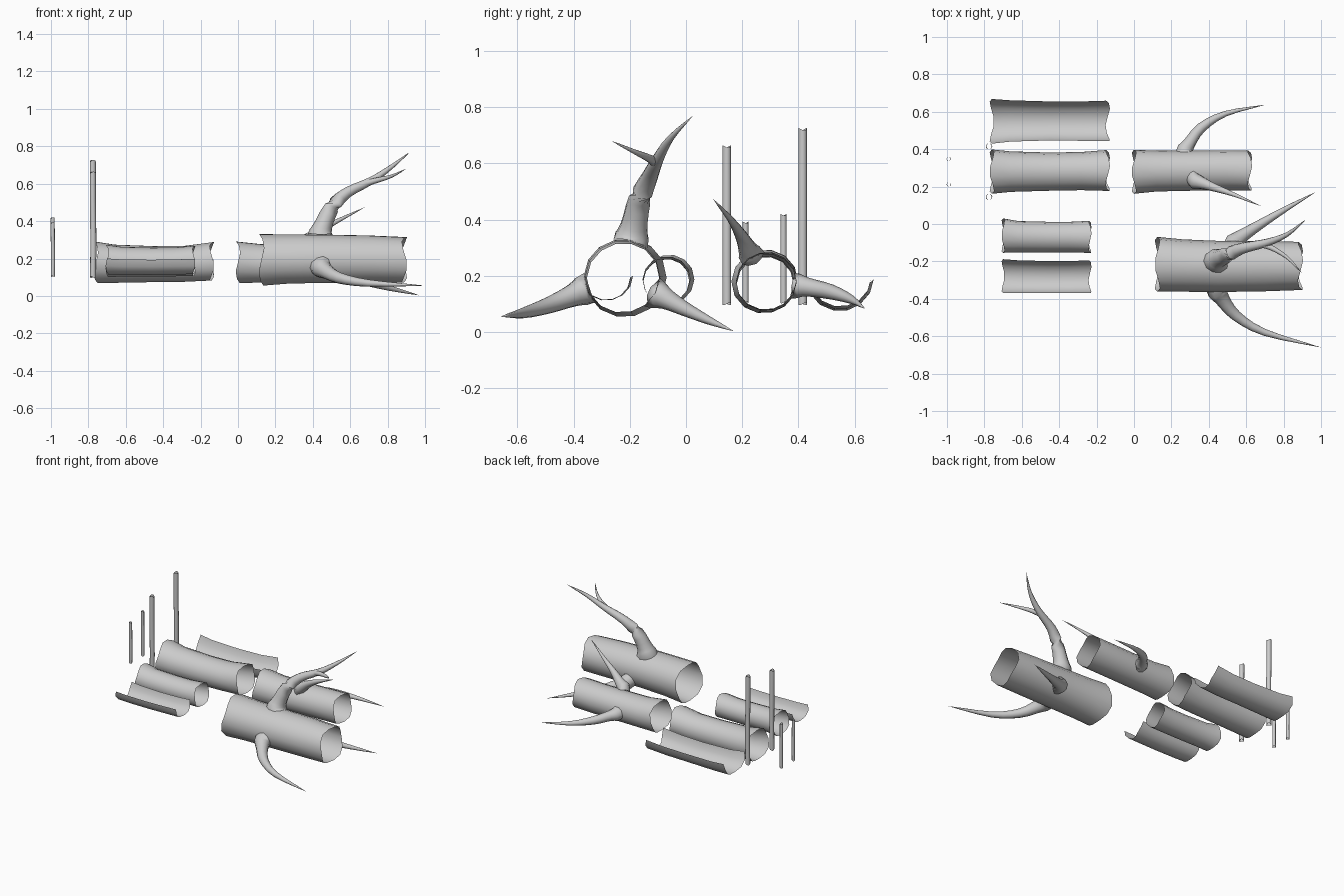
import bpy, bmesh, math
from mathutils import Vector

if "Cube" in bpy.data.objects:
    bpy.data.objects.remove(bpy.data.objects["Cube"])

bark = bpy.data.materials.new("grey bark")
bark.use_nodes = True
GREY = (0.6, 0.6, 0.6, 1)
bark.diffuse_color = GREY
bark.node_tree.nodes["Principled BSDF"].inputs["Base Color"].default_value = GREY


def finish(name, bm):
    mesh = bpy.data.meshes.new(name)
    bm.to_mesh(mesh)
    bm.free()
    mesh.materials.append(bark)
    mesh.polygons.foreach_set("use_smooth", [True] * len(mesh.polygons))
    obj = bpy.data.objects.new(name, mesh)
    bpy.context.collection.objects.link(obj)
    return obj


def bridge(bm, rings, closed=True):
    for a, b in zip(rings, rings[1:]):
        n = len(a)
        for i in range(n if closed else n - 1):
            j = (i + 1) % n
            bm.faces.new((a[i], a[j], b[j], b[i]))


def smooth_path(points, steps=3):
    """Catmull-Rom through tuples of any length."""
    pts = [Vector(p) for p in points]
    pts = [2 * pts[0] - pts[1]] + pts + [2 * pts[-1] - pts[-2]]
    out = []
    for p0, p1, p2, p3 in zip(pts, pts[1:], pts[2:], pts[3:]):
        for k in range(steps):
            t = k / steps
            out.append(0.5 * (2 * p1 + (p2 - p0) * t + (2 * p0 - 5 * p1 + 4 * p2 - p3) * t * t
                              + (3 * p1 - p0 - 3 * p2 + p3) * t ** 3))
    return out + [pts[-2]]


def log(name, stations, half=False, sides=14, jag=0.012):
    """Open bark shell along x; stations are (x, y, z, radius)."""
    bm = bmesh.new()
    path = [Vector(s) for s in stations]
    count = sides // 2 + 1 if half else sides
    rings = []
    for k, (x, y, z, r) in enumerate(path):
        at_end = k in (0, len(path) - 1)
        ring = []
        for i in range(count):
            a = math.pi + math.tau * i / sides
            dx = jag * math.sin(3 * a + k) if at_end else 0
            rr = r * (1 + 0.025 * math.sin(2 * a + 1))
            ring.append(bm.verts.new((x + dx, y + rr * math.cos(a), z + rr * math.sin(a))))
        rings.append(ring)
    bridge(bm, rings, closed=not half)
    return finish(name, bm)


def log_section(stations, x):
    for a, b in zip(stations, stations[1:]):
        if x <= b[0]:
            break
    t = (x - a[0]) / (b[0] - a[0])
    return Vector(a).lerp(Vector(b), t)


def branch(name, points, stations=None, sides=10):
    """Tapered limb of (x, y, z, radius) points; its base is laid on the log shell."""
    path = smooth_path(points)
    spots = [Vector(p[:3]) for p in path]
    bm = bmesh.new()
    rings = []
    for k, p in enumerate(path[:-1]):
        d = (spots[k + 1] - spots[max(k - 1, 0)]).normalized()
        u = d.cross(Vector((0.3, 0.2, 1)) if abs(d.z) < 0.8 else Vector((0, 1, 0))).normalized()
        v = d.cross(u)
        ring = []
        for i in range(sides):
            a = math.tau * i / sides
            co = spots[k] + p[3] * (u * math.cos(a) + v * math.sin(a))
            if k == 0 and stations:
                s = log_section(stations, co.x)
                out = Vector((0, co.y - s[1], co.z - s[2])).normalized()
                co = Vector((co.x, s[1], s[2])) + out * s[3]
            ring.append(bm.verts.new(co))
        rings.append(ring)
    bridge(bm, rings)
    tip = bm.verts.new(spots[-1])
    last = rings[-1]
    for i in range(sides):
        bm.faces.new((last[i], last[(i + 1) % sides], tip))
    return finish(name, bm)


def pole(name, x, y, bottom, top, radius, sides=10):
    bm = bmesh.new()
    rings = []
    for k in range(5):
        t = k / 4
        ring = []
        for i in range(sides):
            a = math.tau * i / sides
            dz = 0.3 * radius * math.sin(2 * a + k) if k in (0, 4) else 0
            sway = 0.1 * radius * math.sin(5 * t)
            ring.append(bm.verts.new((x + sway + radius * math.cos(a), y + radius * math.sin(a),
                                      bottom + (top - bottom) * t + dz)))
        rings.append(ring)
    bridge(bm, rings)
    return finish(name, bm)


# Plain hollow logs and split half logs
log("large_hollow_log", [(-0.76, 0.28, 0.18, 0.116), (-0.66, 0.28, 0.172, 0.106),
                         (-0.45, 0.28, 0.17, 0.1), (-0.28, 0.283, 0.172, 0.1),
                         (-0.14, 0.286, 0.185, 0.107)])
log("large_half_log", [(-0.76, 0.549, 0.19, 0.117), (-0.66, 0.551, 0.18, 0.108),
                       (-0.45, 0.551, 0.178, 0.102), (-0.28, 0.55, 0.182, 0.103),
                       (-0.14, 0.551, 0.195, 0.106)], half=True)
log("small_hollow_log", [(-0.7, -0.062, 0.187, 0.09), (-0.62, -0.068, 0.183, 0.082),
                         (-0.46, -0.07, 0.181, 0.08), (-0.34, -0.07, 0.182, 0.08),
                         (-0.235, -0.069, 0.187, 0.084)], jag=0.008)
log("small_half_log", [(-0.7, -0.278, 0.2, 0.088), (-0.62, -0.281, 0.195, 0.085),
                       (-0.46, -0.283, 0.193, 0.083), (-0.34, -0.283, 0.195, 0.083),
                       (-0.235, -0.281, 0.198, 0.085)], half=True, jag=0.008)

# Medium branching log
medium = [(0.0, 0.279, 0.18, 0.115), (0.12, 0.283, 0.174, 0.107), (0.3, 0.285, 0.175, 0.105),
          (0.48, 0.287, 0.178, 0.105), (0.62, 0.285, 0.182, 0.105)]
log("medium_branching_log", medium)
branch("medium_side_branch", [(0.265, 0.385, 0.165, 0.05), (0.295, 0.43, 0.16, 0.034),
                              (0.36, 0.515, 0.143, 0.027), (0.49, 0.59, 0.115, 0.015),
                              (0.7, 0.637, 0.083, 0.001)], medium)
branch("medium_top_branch", [(0.31, 0.235, 0.265, 0.05), (0.36, 0.22, 0.295, 0.034),
                             (0.43, 0.195, 0.345, 0.022), (0.54, 0.155, 0.405, 0.011),
                             (0.68, 0.095, 0.475, 0.001)], medium)

# Big branching log
big = [(0.125, -0.215, 0.193, 0.143), (0.26, -0.222, 0.197, 0.137), (0.45, -0.227, 0.199, 0.134),
       (0.7, -0.226, 0.197, 0.131), (0.89, -0.224, 0.193, 0.126)]
log("big_branching_log", big, jag=0.014)
branch("big_top_branch", [(0.44, -0.195, 0.325, 0.07), (0.455, -0.185, 0.375, 0.05),
                          (0.5, -0.165, 0.47, 0.041), (0.58, -0.13, 0.55, 0.03),
                          (0.71, -0.1, 0.615, 0.021), (0.82, -0.055, 0.69, 0.012),
                          (0.92, 0.025, 0.77, 0.001)], big)
branch("big_top_fork", [(0.66, -0.105, 0.595, 0.018), (0.73, -0.125, 0.615, 0.015),
                        (0.82, -0.18, 0.64, 0.009), (0.9, -0.265, 0.68, 0.001)])
branch("big_front_branch", [(0.44, -0.35, 0.155, 0.062), (0.47, -0.4, 0.132, 0.042),
                            (0.545, -0.49, 0.095, 0.03), (0.7, -0.58, 0.068, 0.019),
                            (1.0, -0.66, 0.055, 0.001)], big)
branch("big_back_branch", [(0.52, -0.115, 0.14, 0.06), (0.57, -0.07, 0.118, 0.038),
                           (0.67, -0.005, 0.083, 0.026), (0.81, 0.08, 0.042, 0.015),
                           (0.97, 0.17, 0.003, 0.001)], big)

# Hollow upright poles
pole("tall_pole_left", -0.775, 0.145, 0.1, 0.66, 0.016)
pole("tall_pole_right", -0.775, 0.415, 0.1, 0.722, 0.016)
pole("short_pole_left", -0.99, 0.212, 0.105, 0.39, 0.011)
pole("short_pole_right", -0.99, 0.347, 0.105, 0.417, 0.011)
